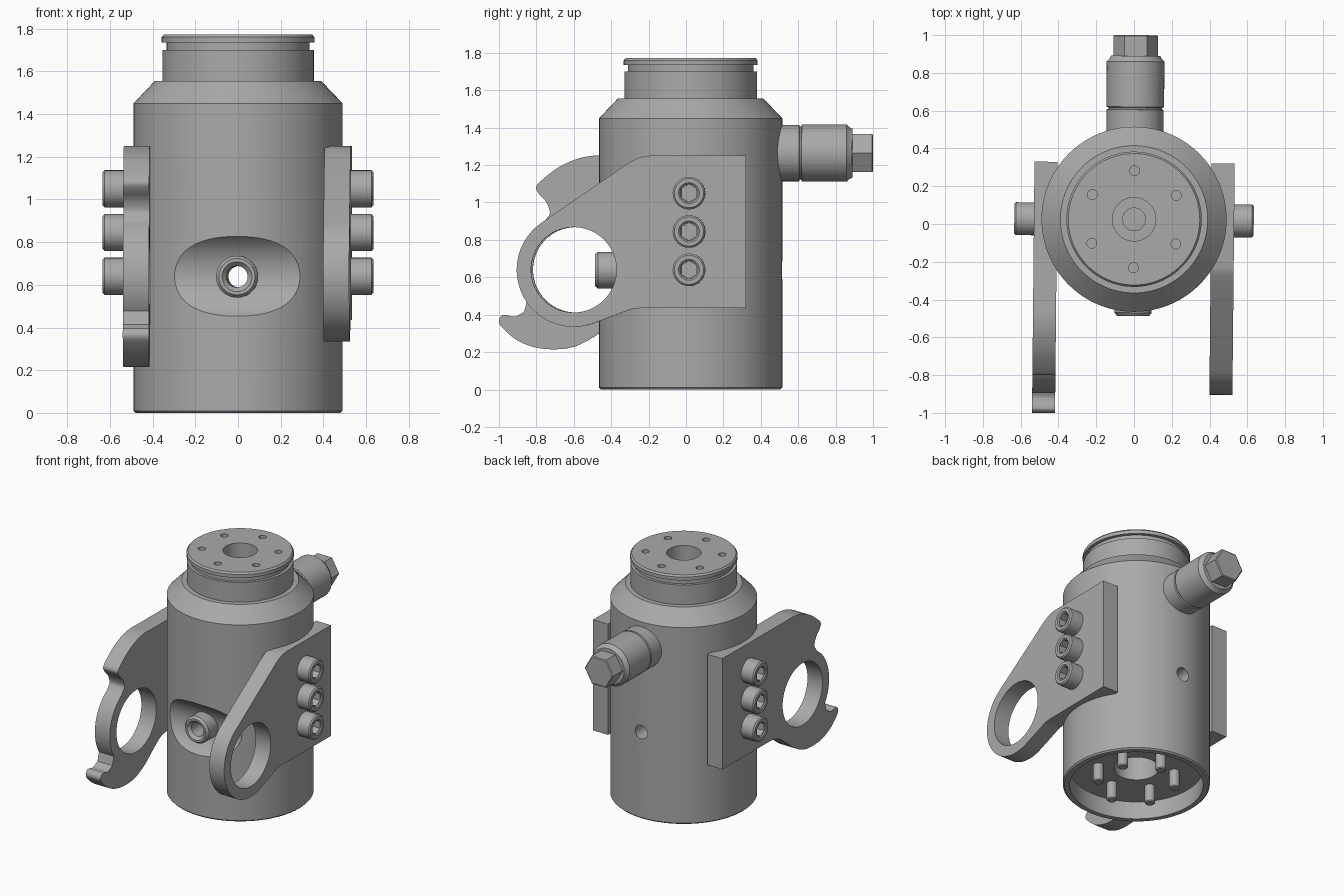
import bpy, bmesh
from math import pi, cos, sin, radians
from mathutils import Vector, Matrix

cube = bpy.data.objects.get("Cube")
if cube:
    bpy.data.objects.remove(cube, do_unlink=True)

steel = bpy.data.materials.new("grey_steel")
steel.use_nodes = True
GREY = (0.4, 0.4, 0.4, 1)
steel.diffuse_color = GREY
steel.node_tree.nodes["Principled BSDF"].inputs["Base Color"].default_value = GREY

CY = 0.025                 # body axis in y
PORT = 0.638               # height of the cross bore
EYE = Vector((-0.595, 0.64))   # centre of the plate eyes in (y, z)
parts = []


def make(name, bm, keep=True):
    bmesh.ops.recalc_face_normals(bm, faces=bm.faces)
    mesh = bpy.data.meshes.new(name)
    bm.to_mesh(mesh)
    bm.free()
    mesh.materials.append(steel)
    obj = bpy.data.objects.new(name, mesh)
    bpy.context.collection.objects.link(obj)
    if keep:
        parts.append(obj)
    return obj


def revolve(name, profile, centre, axis=(0, 0, 1), sides=64, keep=True):
    """Spin (radius, height) points around an axis through centre."""
    bm = bmesh.new()
    verts = [bm.verts.new((r, 0, h)) for r, h in profile]
    edges = [bm.edges.new(pair) for pair in zip(verts, verts[1:])]
    bmesh.ops.spin(bm, geom=verts + edges, axis=(0, 0, 1), cent=(0, 0, 0),
                   angle=2 * pi, steps=sides, use_merge=True)
    bmesh.ops.remove_doubles(bm, verts=bm.verts, dist=1e-5)
    turn = Vector((0, 0, 1)).rotation_difference(Vector(axis)).to_matrix().to_4x4()
    bm.transform(Matrix.Translation(centre) @ turn)
    return make(name, bm, keep)


def rod(name, r, h0, h1, centre, axis=(0, 0, 1), sides=64, keep=True):
    return revolve(name, [(0, h0), (r, h0), (r, h1), (0, h1)], centre, axis, sides, keep)


def cut(obj, cutter):
    """Subtract the cutter and discard it."""
    cutter.hide_render = True
    mod = obj.modifiers.new("cut", 'BOOLEAN')
    mod.operation = 'DIFFERENCE'
    mod.solver = 'EXACT'
    mod.object = cutter
    bpy.context.view_layer.objects.active = obj
    bpy.ops.object.modifier_apply(modifier=mod.name)
    bpy.data.objects.remove(cutter, do_unlink=True)


def curve(points, steps=5):
    """Smooth curve through the points."""
    p = [Vector(q) for q in points]
    p = [2 * p[0] - p[1]] + p + [2 * p[-1] - p[-2]]
    out = []
    for a, b, c, d in zip(p, p[1:], p[2:], p[3:]):
        for i in range(steps):
            t = i / steps
            out.append(0.5 * (2 * b + (c - a) * t + (2 * a - 5 * b + 4 * c - d) * t * t
                              + (3 * b - a - 3 * c + d) * t ** 3))
    return out + [p[-2]]


def eye_arc(start, end, r=0.305, steps=24):
    angles = [radians(start + (end - start) * i / steps) for i in range(steps + 1)]
    return [EYE + r * Vector((cos(a), sin(a))) for a in angles]


def eye_cutter():
    return rod("eye_cutter", 0.228, -1, 1, (0, EYE.x, EYE.y), (1, 0, 0), 96, False)


def plate(name, outline, x0, x1):
    """Extrude a (y, z) outline along x and bore its eye."""
    bm = bmesh.new()
    face = bm.faces.new([bm.verts.new((x0, q[0], q[1])) for q in outline])
    ext = bmesh.ops.extrude_face_region(bm, geom=[face])
    moved = [g for g in ext["geom"] if isinstance(g, bmesh.types.BMVert)]
    bmesh.ops.translate(bm, verts=moved, vec=(x1 - x0, 0, 0))
    obj = make(name, bm)
    cut(obj, eye_cutter())
    return obj


# Main body: recess below, shoulder, grooved neck and stepped bore on top
body = revolve("body", [
    (0, 0.35), (0.15, 0.35), (0.15, 0.13), (0.445, 0.13), (0.445, 0),
    (0.48, 0), (0.49, 0.01), (0.49, 1.45), (0.39, 1.555), (0.355, 1.555),
    (0.355, 1.70), (0.335, 1.70), (0.335, 1.735), (0.358, 1.735),
    (0.358, 1.76), (0.348, 1.772), (0.115, 1.772), (0.115, 1.4),
    (0.06, 1.4), (0.06, 0.5), (0, 0.5)], (0, CY, 0), sides=96)
cut(body, eye_cutter())
cut(body, rod("cross_bore", 0.05, -1, 1, (0, CY, PORT), (0, 1, 0), 32, False))

# Ring of top holes, and pins in the lower recess
for i in range(6):
    a = radians(30 + 60 * i)
    x, y = 0.257 * cos(a), CY + 0.257 * sin(a)
    cut(body, rod("hole_cutter", 0.026, 1.68, 1.9, (x, y, 0), sides=24, keep=False))
    revolve("recess_pin", [(0, 0), (0.028, 0), (0.035, 0.007), (0.035, 0.14), (0, 0.14)],
            (x, y, 0), sides=24)

# Front nozzle
revolve("front_nozzle", [
    (0.05, 0.3), (0.098, 0.3), (0.098, 0.47), (0.085, 0.487), (0.07, 0.487),
    (0.05, 0.465), (0.05, 0.3)], (0, 0, PORT), (0, -1, 0), 48)

# Rear fitting with hexagonal cap
revolve("rear_fitting", [
    (0, 0.4), (0.151, 0.4), (0.151, 0.605), (0.142, 0.608), (0.142, 0.616),
    (0.153, 0.62), (0.153, 0.86), (0.14, 0.872), (0.13, 0.89), (0, 0.89)],
    (0, 0, 1.264), (0, 1, 0))
revolve("rear_hex_cap", [(0, 0.87), (0.118, 0.87), (0.118, 0.995), (0.11, 1.0), (0, 1.0)],
        (0, 0, 1.264), (0, 1, 0), 6)

# Plain side plate
plain = ([Vector((0.325, 0.435)), Vector((0.325, 1.25))]
         + curve([(-0.19, 1.25), (-0.245, 1.24), (-0.30, 1.213)])
         + eye_arc(124.6, 288, steps=48)
         + curve([(-0.32, 0.418), (-0.28, 0.431), (-0.24, 0.435)]))
plate("left_plate", plain, 0.408, 0.53)

# Hooked side plate
hooked = ([Vector((0.325, 0.435)), Vector((0.325, 1.25))]
          + curve([(-0.42, 1.25), (-0.5, 1.25), (-0.59, 1.232), (-0.69, 1.185),
                   (-0.78, 1.115), (-0.805, 1.08), (-0.79, 1.045), (-0.75, 1.0),
                   (-0.732, 0.945), (-0.753, 0.908)])
          + eye_arc(123, 212)
          + curve([(-0.87, 0.415), (-0.92, 0.39), (-0.965, 0.397), (-0.99, 0.395),
                   (-1.005, 0.365), (-0.985, 0.33), (-0.91, 0.265), (-0.81, 0.225),
                   (-0.7, 0.215), (-0.6, 0.23), (-0.5, 0.28), (-0.41, 0.35),
                   (-0.32, 0.415), (-0.24, 0.435)]))
plate("right_plate", hooked, -0.53, -0.408)

# Socket head bolts
for side, label in ((1, "left"), (-1, "right")):
    for z in (0.64, 0.845, 1.05):
        spot, axis = (0, 0.022, z), (side, 0, 0)
        bolt = revolve(label + "_bolt", [
            (0, 0.5), (0.087, 0.5), (0.087, 0.625), (0.078, 0.634), (0.056, 0.634),
            (0.048, 0.627), (0, 0.627)], spot, axis, 40)
        cut(bolt, rod("socket_cutter", 0.048, 0.57, 0.7, spot, axis, 6, False))

# Slight turn of the whole assembly, then smooth shading with sharp edges
bpy.ops.object.select_all(action='DESELECT')
for obj in parts:
    obj.data.transform(Matrix.Rotation(-0.01, 4, 'Z'))
    obj.select_set(True)
bpy.context.view_layer.objects.active = body
bpy.ops.object.shade_smooth_by_angle(angle=radians(30))
